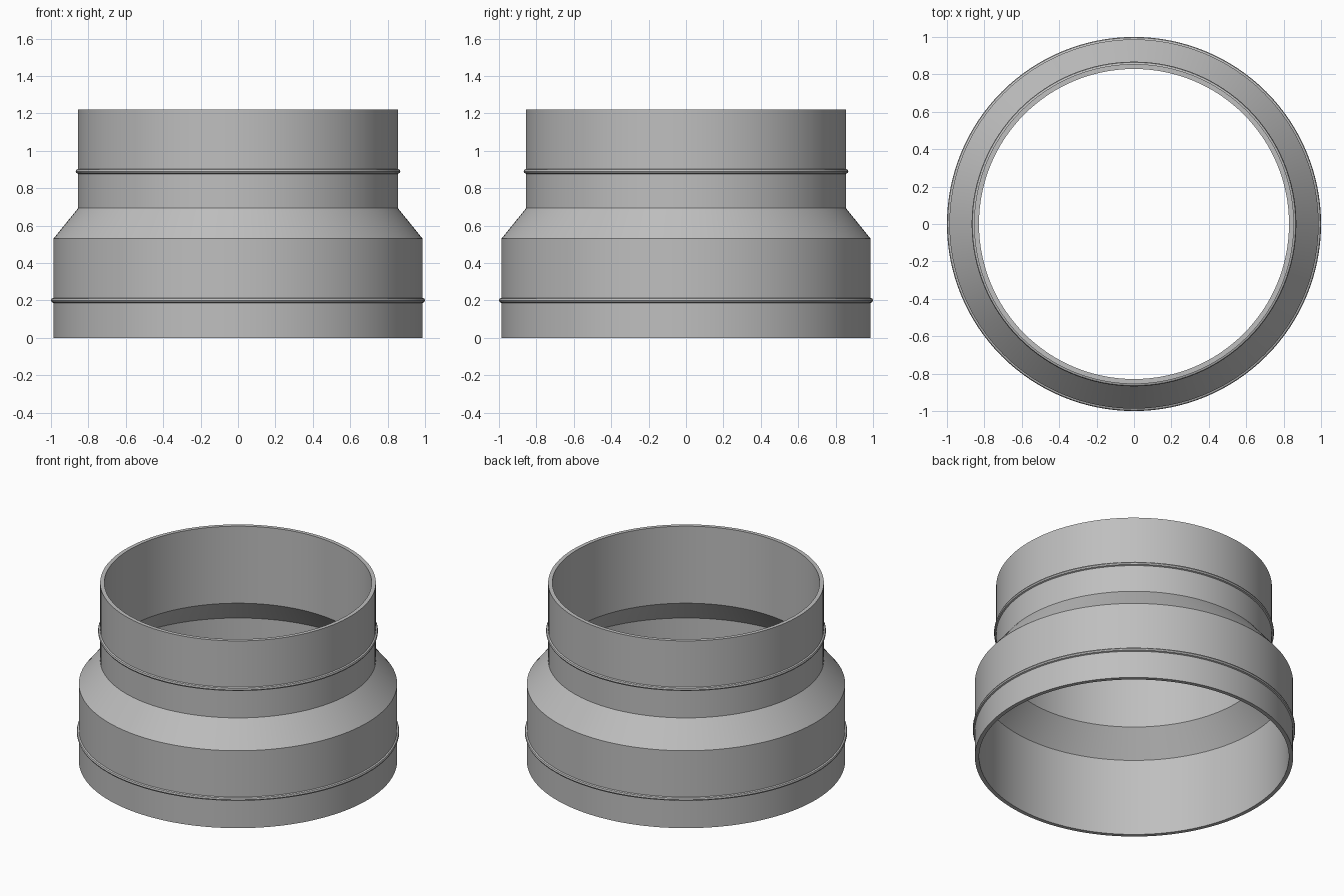
import bpy, bmesh, math

cube = bpy.data.objects.get("Cube")
if cube:
    bpy.data.objects.remove(cube)

SEGMENTS = 128

metal = bpy.data.materials.new("grey metal")
metal.use_nodes = True
grey = (0.52, 0.52, 0.52, 1)
metal.diffuse_color = grey
metal.node_tree.nodes["Principled BSDF"].inputs["Base Color"].default_value = grey


def bead(radius, z, size=0.013):
    """Small rounded ridge standing out from the wall."""
    angles = [math.radians(a) for a in (-90, -45, 0, 45, 90)]
    return [(radius + size * math.cos(a), z + size * math.sin(a)) for a in angles]


def lathe(name, profile):
    """Revolve a closed (radius, z) profile around the z axis."""
    bm = bmesh.new()
    rings = []
    for i in range(SEGMENTS):
        a = math.tau * i / SEGMENTS
        rings.append([bm.verts.new((r * math.cos(a), r * math.sin(a), z))
                      for r, z in profile])
    n = len(profile)
    for i in range(SEGMENTS):
        here, after = rings[i], rings[(i + 1) % SEGMENTS]
        for j in range(n):
            k = (j + 1) % n
            bm.faces.new((here[j], after[j], after[k], here[k]))
    bmesh.ops.recalc_face_normals(bm, faces=bm.faces)
    mesh = bpy.data.meshes.new(name)
    bm.to_mesh(mesh)
    bm.free()
    mesh.materials.append(metal)
    obj = bpy.data.objects.new(name, mesh)
    bpy.context.collection.objects.link(obj)
    bpy.ops.object.select_all(action="DESELECT")
    obj.select_set(True)
    bpy.context.view_layer.objects.active = obj
    bpy.ops.object.shade_smooth_by_angle(angle=math.radians(25))
    return obj


# Wide lower collar, sloped shoulder and narrow upper collar as one wall
wide, narrow, wall = 0.987, 0.855, 0.026
shoulder_low, shoulder_high, top = 0.53, 0.693, 1.22

outside = ([(wide, 0)] + bead(wide, 0.2)
           + [(wide, shoulder_low), (narrow, shoulder_high)]
           + bead(narrow, 0.89) + [(narrow, top)])
inside = [(narrow - wall, top), (narrow - wall, shoulder_high),
          (wide - wall, shoulder_low), (wide - wall, 0)]
lathe("pipe_reducer", outside + inside)
